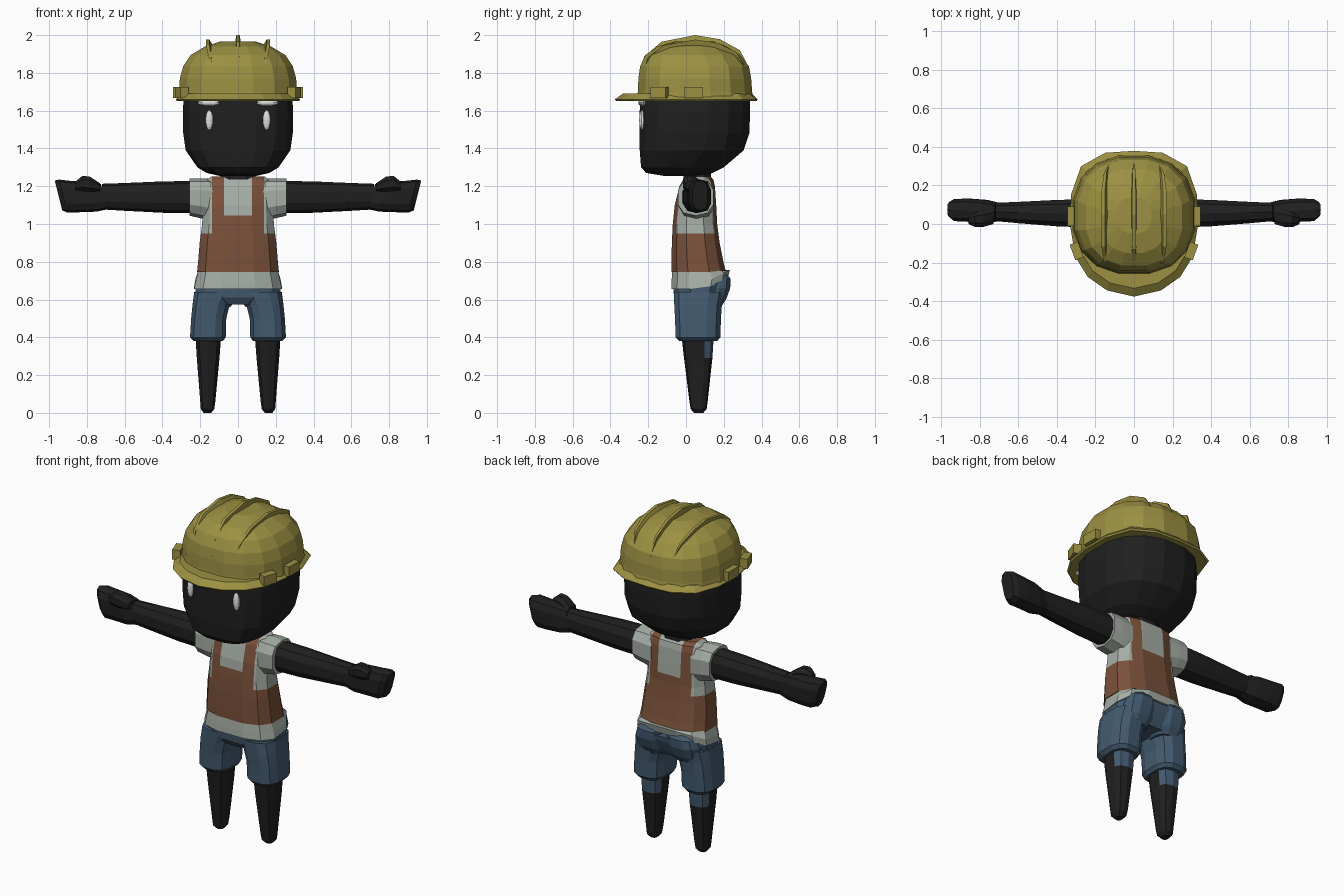
import bpy, bmesh, math
from mathutils import Vector, Matrix

if "Cube" in bpy.data.objects:
    bpy.data.objects.remove(bpy.data.objects["Cube"])


def mat(name, r, g, b):
    m = bpy.data.materials.new(name)
    m.diffuse_color = (r, g, b, 1)
    m.use_nodes = True
    m.node_tree.nodes["Principled BSDF"].inputs["Base Color"].default_value = m.diffuse_color
    return m


YELLOW = mat("helmet yellow", 0.33, 0.28, 0.055)
BLACK = mat("body black", 0.014, 0.014, 0.014)
GREY = mat("shirt grey", 0.38, 0.42, 0.38)
BROWN = mat("vest brown", 0.195, 0.082, 0.042)
BLUE = mat("shorts blue", 0.056, 0.103, 0.16)
WHITE = mat("eye white", 0.75, 0.75, 0.71)


def finish(bm, name, *mats):
    bmesh.ops.recalc_face_normals(bm, faces=bm.faces)
    me = bpy.data.meshes.new(name)
    bm.to_mesh(me)
    bm.free()
    for m in mats:
        me.materials.append(m)
    ob = bpy.data.objects.new(name, me)
    bpy.context.collection.objects.link(ob)
    return ob


def skin(bm, loops):
    """Joins closed loops of points into a capped tube."""
    rows = [[bm.verts.new(p) for p in loop] for loop in loops]
    n = len(rows[0])
    for a, b in zip(rows, rows[1:]):
        for i in range(n):
            j = (i + 1) % n
            bm.faces.new((a[i], a[j], b[j], b[i]))
    bm.faces.new(rows[0][::-1])
    bm.faces.new(rows[-1])


def loft(bm, rings, n=12, e=2.4, e_back=None, axis="z", side=1, warp=None):
    """Rings are (t, a0, a1, b0, b1): position on the axis and the box of each ring."""
    loops = []
    for t, a0, a1, b0, b1 in rings:
        loop = []
        for i in range(n):
            ang = 2 * math.pi * (i + 0.5) / n
            c, s = math.cos(ang), math.sin(ang)
            k = 2 / (e_back if e_back and s > 0 else e)
            m = math.cos(math.pi / n)
            u = math.copysign(abs(c / m) ** k, c)
            v = math.copysign(abs(s / m) ** k, s)
            a = (a0 + a1) / 2 + u * (a1 - a0) / 2
            b = (b0 + b1) / 2 + v * (b1 - b0) / 2
            p = Vector((a, b, t)) if axis == "z" else Vector((t, a, b))
            if warp:
                p = warp(p)
            p.x *= side
            loop.append(p)
        loops.append(loop)
    skin(bm, loops)


def body(name, material, rings, pair=False, **kw):
    bm = bmesh.new()
    for s in ((-1, 1) if pair else (1,)):
        loft(bm, rings, side=s, **kw)
    return finish(bm, name, material)


def sym(rows):
    """Rings symmetric about x = 0 from (z, half width, y0, y1)."""
    return [(z, -x, x, y0, y1) for z, x, y0, y1 in rows]


# Head and neck
body("head", BLACK, sym([
    (1.255, .10, -.12, .09), (1.27, .165, -.21, .14), (1.30, .215, -.238, .20),
    (1.39, .277, -.245, .305), (1.48, .29, -.245, .335), (1.60, .292, -.245, .34),
    (1.70, .285, -.24, .335)]), n=16, e=3, e_back=2.3)
body("neck", BLACK, sym([(1.18, .10, -.02, .14), (1.29, .09, -.01, .13)]), n=8)

# Eyes and brows
for name, z, size, y in (("eyes", 1.55, (.021, .017, .053), -.231),
                         ("brows", 1.642, (.065, .022, .018), -.231)):
    bm = bmesh.new()
    for s in (-1, 1):
        bmesh.ops.create_uvsphere(
            bm, u_segments=10, v_segments=8, radius=1,
            matrix=Matrix.Translation((s * .152, y, z)) @ Matrix.Diagonal((*size, 1)))
    finish(bm, name, WHITE)

# Helmet shell
body("helmet_shell", YELLOW, sym([
    (1.655, .318, -.262, .36), (1.70, .312, -.255, .35), (1.77, .308, -.252, .345),
    (1.835, .29, -.243, .333), (1.895, .25, -.215, .285), (1.94, .175, -.15, .215),
    (1.967, .09, -.05, .14)]), n=16, e=2.4)

# Helmet brim, long at the front
half = [(0, -.377), (.14, -.345), (.24, -.275), (.305, -.17), (.33, -.02),
        (.328, .15), (.275, .30), (.15, .37), (0, .38)]
outline = half + [(-x, y) for x, y in half[-2:0:-1]]
bm = bmesh.new()
skin(bm, [[(x * k, .05 + (y - .05) * k, z) for x, y in outline]
          for k, z in ((.98, 1.65), (1, 1.66), (.9, 1.69))])
finish(bm, "helmet_brim", YELLOW)

# Helmet ridges, tapering to points at both ends
arc = [(-.25, 1.79), (-.222, 1.885), (-.13, 1.965), (.05, 2.0),
       (.18, 1.978), (.285, 1.92), (.338, 1.82)]
taper = [.1, .7, 1, 1, 1, .7, .1]
bm = bmesh.new()
for s in (-1, 0, 1):
    loops = []
    for (y, z), w in zip(arc, taper):
        y2, z2 = y, z
        if s:
            y2, z2 = .05 + (y - .05) * .92, 1.84 + (z - 1.84) * .82 + .005
        xo, xi = s * (.125 + .035 * w), s * (.105 + .025 * w)
        t = .013 * w
        yi, zi = .05 + (y2 - .05) * .84, z2 - .07
        loops.append([(xo - t * .7, y2, z2), (xo + t * .7, y2, z2),
                      (xi + t * 1.5, yi, zi), (xi - t * 1.5, yi, zi)])
    skin(bm, loops)
finish(bm, "helmet_ridges", YELLOW)

# Helmet side clips
bm = bmesh.new()
for s in (-1, 1):
    for x, y, ly, turn in ((.322, .04, .10, 0), (.298, -.14, .085, -.35)):
        bmesh.ops.create_cube(
            bm, size=1, matrix=Matrix.Translation((s * x, y, 1.695))
            @ Matrix.Rotation(-s * turn * -1, 4, "Z") @ Matrix.Diagonal((.046, ly, .058, 1)))
finish(bm, "helmet_clips", YELLOW)

# Torso: shirt with the vest panels cut into it
bm = bmesh.new()
loft(bm, sym([
    (.745, .217, -.077, .212), (.79, .212, -.077, .20), (.90, .203, -.075, .178),
    (1.0, .19, -.07, .165), (1.10, .185, -.06, .16), (1.20, .18, -.035, .153),
    (1.235, .165, -.015, .145), (1.252, .14, .01, .125)]), n=12, e=2.8)
cuts = [((x, 0, 0), (1, 0, 0)) for x in (-.138, -.075, .075, .138)]
cuts += [((0, 0, z), (0, 0, 1)) for z in (.95, 1.045)]
for co, no in cuts:
    bmesh.ops.bisect_plane(bm, geom=bm.verts[:] + bm.edges[:] + bm.faces[:],
                           plane_co=co, plane_no=no)
for f in bm.faces:
    c = f.calc_center_median()
    x = abs(c.x)
    vest = c.z < .95 or (x < .138 and c.z < 1.045) or .075 < x < .138
    f.material_index = 1 if vest else 0
finish(bm, "torso", GREY, BROWN)


# Shirt hem, raised at the back
def lift(p):
    if p.y > .1 and p.z < .7:
        p.z += (p.y - .1) * .5
    return p


body("shirt_hem", GREY, sym([
    (.655, .232, -.078, .222), (.69, .225, -.077, .232), (.755, .21, -.072, .215)]),
    n=12, e=2.8, warp=lift)

# Sleeves
body("sleeves", GREY, [
    (.13, -.025, .145, 1.02, 1.235), (.20, -.04, .147, 1.035, 1.238),
    (.257, -.042, .145, 1.048, 1.236)], pair=True, axis="x", n=10, e=2.6)

# Arms with mitten hands
body("arms", BLACK, [
    (.19, -.02, .13, 1.06, 1.225), (.40, -.012, .125, 1.063, 1.222),
    (.60, .004, .115, 1.073, 1.214), (.72, .015, .11, 1.08, 1.21)],
    pair=True, axis="x", n=10)
body("hands", BLACK, [
    (.71, .015, .11, 1.08, 1.21), (.77, .005, .125, 1.068, 1.222),
    (.86, .012, .132, 1.065, 1.225), (.925, .015, .13, 1.063, 1.232),
    (.95, .035, .115, 1.075, 1.228)], pair=True, axis="x", n=10, e=3,
    warp=lambda p: Vector((p.x + (p.z - 1.15) * .25, p.y, p.z)))
body("thumbs", BLACK, [
    (.73, .0, .08, 1.17, 1.215), (.785, -.016, .07, 1.17, 1.252),
    (.825, -.016, .06, 1.175, 1.254), (.86, .0, .04, 1.18, 1.225)],
    pair=True, axis="x", n=8)

# Shorts: hips, seat and two legs
body("shorts_hips", BLUE, sym([
    (.575, .13, -.04, .18), (.61, .225, -.063, .20), (.67, .226, -.068, .225),
    (.70, .215, -.06, .23)]), n=12, e=2.6)
body("shorts_seat", BLUE, [
    (.56, .04, .18, .05, .185), (.60, .015, .20, .05, .212),
    (.66, .01, .205, .05, .234), (.71, .01, .19, .05, .236), (.745, .03, .16, .05, .21)],
    pair=True, n=12, e=2.6)
body("shorts_legs", BLUE, [
    (.38, .08, .235, -.035, .165), (.40, .065, .254, -.055, .182),
    (.50, .062, .248, -.058, .185), (.57, .045, .241, -.062, .19),
    (.64, .005, .232, -.065, .205)], pair=True, n=12, e=2.8)

# Legs, with a blue patch behind each knee
bm = bmesh.new()
for s in (-1, 1):
    loft(bm, [
        (0, .142, .182, .045, .09), (.02, .126, .197, .026, .108),
        (.06, .12, .2, .02, .113), (.29, .098, .218, -.008, .137),
        (.42, .088, .226, -.022, .145)], n=10, e=2.8, side=s)
for f in bm.faces:
    c = f.calc_center_median()
    f.material_index = 1 if c.z > .29 and c.y > .1 else 0
finish(bm, "legs", BLACK, BLUE)
